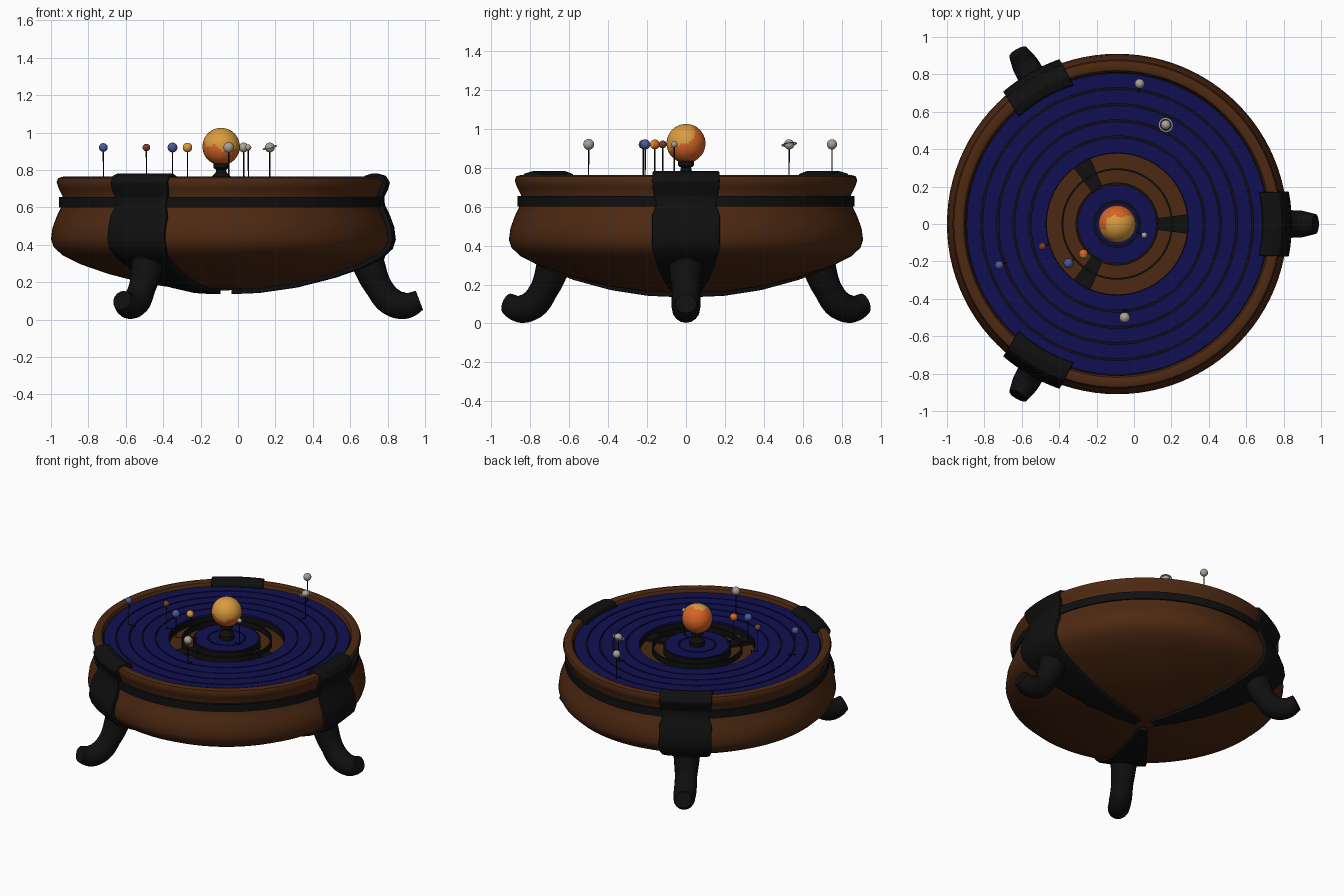
import bpy, bmesh
from math import sin, cos, pi, radians, atan2, hypot
from mathutils import Vector

if "Cube" in bpy.data.objects:
    bpy.data.objects.remove(bpy.data.objects["Cube"])

CENTRE = Vector((-0.09, 0, 0))
LEG_ANGLES = {"left": 0, "back_right": 120, "front_right": 240}


def material(name, r, g, b):
    m = bpy.data.materials.new(name)
    m.use_nodes = True
    m.diffuse_color = (r, g, b, 1)
    bsdf = m.node_tree.nodes["Principled BSDF"]
    bsdf.inputs["Base Color"].default_value = (r, g, b, 1)
    bsdf.inputs["Roughness"].default_value = 0.6
    return m


WOOD = material("brown wood", 0.075, 0.022, 0.006)
BLACK = material("black iron", 0.005, 0.005, 0.005)
BLUE = material("midnight blue", 0.005, 0.005, 0.085)
ORANGE = material("sun orange", 0.68, 0.13, 0.02)
YELLOW = material("sun yellow", 0.7, 0.33, 0.05)
PLANET_BLUE = material("planet blue", 0.07, 0.1, 0.32)
GREY = material("planet grey", 0.4, 0.35, 0.3)
RUST = material("planet rust", 0.2, 0.05, 0.015)


def smooth(obj, angle=40):
    bpy.ops.object.select_all(action="DESELECT")
    obj.select_set(True)
    bpy.context.view_layer.objects.active = obj
    bpy.ops.object.shade_smooth_by_angle(angle=radians(angle))


def finish(bm, name, mats, turn=0.0):
    bmesh.ops.recalc_face_normals(bm, faces=bm.faces)
    mesh = bpy.data.meshes.new(name)
    bm.to_mesh(mesh)
    bm.free()
    obj = bpy.data.objects.new(name, mesh)
    bpy.context.collection.objects.link(obj)
    for m in mats:
        mesh.materials.append(m)
    obj.location = CENTRE
    obj.rotation_euler.z = radians(turn)
    smooth(obj)
    return obj


def lathe(name, profile, mat, closed=True, segments=96):
    """Spin an (r, z) profile round the table's axis."""
    bm = bmesh.new()
    verts = [bm.verts.new((r, 0, z)) for r, z in profile]
    pairs = list(zip(verts, verts[1:]))
    if closed:
        pairs.append((verts[-1], verts[0]))
    edges = [bm.edges.new(p) for p in pairs]
    bmesh.ops.spin(bm, geom=verts + edges, axis=(0, 0, 1), cent=(0, 0, 0),
                   steps=segments, angle=2 * pi)
    bmesh.ops.remove_doubles(bm, verts=bm.verts, dist=0.0001)
    return finish(bm, name, [mat])


def ring(name, r0, r1, z0, z1, mat):
    return lathe(name, [(r0, z0), (r1, z0), (r1, z1), (r0, z1)], mat)


def ball(name, centre, radius, mats, rule=None):
    bm = bmesh.new()
    bmesh.ops.create_uvsphere(bm, u_segments=40, v_segments=24, radius=radius)
    if rule:
        for f in bm.faces:
            f.material_index = int(rule(f.calc_center_median().normalized()))
    bmesh.ops.translate(bm, verts=bm.verts, vec=centre)
    return finish(bm, name, mats)


def tube(name, points, depth, mat, turn=0.0, sides=6, handle="AUTO"):
    """Round tube through (x, y, z, radius factor) points."""
    curve = bpy.data.curves.new(name, "CURVE")
    curve.dimensions = "3D"
    curve.bevel_depth = depth
    curve.bevel_resolution = sides
    curve.use_fill_caps = True
    spline = curve.splines.new("BEZIER")
    spline.bezier_points.add(len(points) - 1)
    for bp, (x, y, z, rad) in zip(spline.bezier_points, points):
        bp.co = (x, y, z)
        bp.radius = rad
        bp.handle_left_type = bp.handle_right_type = handle
    curve.materials.append(mat)
    obj = bpy.data.objects.new(name, curve)
    bpy.context.collection.objects.link(obj)
    obj.location = CENTRE
    obj.rotation_euler.z = radians(turn)
    bpy.ops.object.select_all(action="DESELECT")
    obj.select_set(True)
    bpy.context.view_layer.objects.active = obj
    bpy.ops.object.convert(target="MESH")
    smooth(bpy.context.object)


# Bowl with rolled rim and sunken floor
side = [(0.2, 0.163), (0.4, 0.192), (0.6, 0.243), (0.75, 0.295), (0.85, 0.345),
        (0.897, 0.39), (0.91, 0.43), (0.902, 0.49), (0.88, 0.55),
        (0.852, 0.61), (0.848, 0.66), (0.868, 0.70)]
lip = [(0.88, 0.735), (0.872, 0.756), (0.845, 0.764), (0.82, 0.755), (0.81, 0.735)]
lathe("bowl", [(0, 0.155)] + side + lip + [(0.81, 0.68), (0, 0.68)], WOOD, closed=False)
ring("bowl_band", 0.83, 0.867, 0.60, 0.655, BLACK)

# Blue deck: raised annuli over a black plate, leaving dark grooves
ring("deck_plate", 0.376, 0.812, 0.681, 0.722, BLACK)
STEP, GAP = 0.086, 0.005
for i in range(5):
    inner = 0.38 + i * STEP
    ring(f"deck_ring_{i + 1}", inner + (GAP if i else 0), inner + STEP - GAP,
         0.715, 0.735, BLUE)

# Central hub, open rings and spokes in the sunken well
ring("well_ring", 0.288, 0.298, 0.69, 0.73, BLACK)
ring("well_inner_ring", 0.212, 0.222, 0.681, 0.73, BLACK)
lathe("hub_plate", [(0, 0.681), (0.21, 0.681), (0.21, 0.722), (0, 0.722)], BLACK, closed=False)
ring("hub_outer_disc", 0.125, 0.21, 0.715, 0.735, BLUE)
ring("hub_inner_disc", 0.02, 0.115, 0.715, 0.735, BLUE)
for label, angle in LEG_ANGLES.items():
    bm = bmesh.new()
    low = [bm.verts.new((x, y, 0.681)) for x, y in
           [(0.2, -0.03), (0.378, -0.052), (0.378, 0.052), (0.2, 0.03)]]
    face = bm.faces.new(low)
    top = bmesh.ops.extrude_face_region(bm, geom=[face])["geom"]
    bmesh.ops.translate(bm, vec=(0, 0, 0.02),
                        verts=[v for v in top if isinstance(v, bmesh.types.BMVert)])
    finish(bm, f"{label}_spoke", [BLACK], angle)

# Sun on its turned stand
lathe("sun_stand", [(0, 0.72), (0.05, 0.72), (0.05, 0.765), (0.03, 0.785), (0.026, 0.8),
                    (0.042, 0.812), (0.042, 0.835), (0, 0.85)], BLACK, closed=False, segments=32)
ball("sun", (0, 0, 0.925), 0.1, [ORANGE, YELLOW],
     lambda n: n.dot(Vector((0.25, -0.6, 0.75))) + 0.15 * sin(7 * n.x + 4 * n.z)
     + 0.1 * sin(9 * n.y) > 0.35)

# Planets on bent pins: name, x, y, radius, colour
PLANETS = [
    ("first_planet", 0.055, -0.06, 0.016, GREY),
    ("second_planet", -0.27, -0.16, 0.025, ORANGE),
    ("third_planet", -0.35, -0.21, 0.026, PLANET_BLUE),
    ("fourth_planet", -0.49, -0.12, 0.02, RUST),
    ("fifth_planet", -0.05, -0.5, 0.028, GREY),
    ("sixth_planet", 0.17, 0.53, 0.026, GREY),
    ("seventh_planet", 0.03, 0.75, 0.026, GREY),
    ("eighth_planet", -0.72, -0.22, 0.023, PLANET_BLUE),
]
for name, x, y, radius, mat in PLANETS:
    x -= CENTRE.x
    dist, a = hypot(x, y), atan2(y, x)
    foot = dist - 0.043
    tube(f"{name}_pin", [(x, y, 0.92, 1), (x, y, 0.745, 1),
                         (foot * cos(a), foot * sin(a), 0.745, 1),
                         (foot * cos(a), foot * sin(a), 0.70, 1)],
         0.0035, BLACK, sides=2, handle="VECTOR")
    if mat is ORANGE:
        ball(name, (x, y, 0.92), radius, [ORANGE, YELLOW], lambda n: n.y < -0.3)
    else:
        ball(name, (x, y, 0.92), radius, [mat])
    if name == "sixth_planet":
        halo = ring("planet_halo", 0.03, 0.04, -0.001, 0.001, GREY)
        halo.location = CENTRE + Vector((x, y, 0.92))
        halo.rotation_euler = (0.15, -0.25, 0)

# Straps hugging the bowl from the rim to the bottom centre: half width at each point
rim_path = [(0.795, 0.735), (0.80, 0.754), (0.83, 0.762), (0.868, 0.752), (0.882, 0.73)]
rim_path = [(r, z, 0.172) for r, z in rim_path]
side_path = []
for r, z in reversed(side):
    if z > 0.57:
        w = 0.15 + 0.02 * abs(z - 0.61) / 0.09
    elif z > 0.37:
        w = 0.172
    else:
        w = 0.025 + 0.155 * r
    side_path.append((r + 0.003, z, w))
strap_path = rim_path + side_path + [(0.06, 0.157, 0.03)]

for label, angle in LEG_ANGLES.items():
    bm = bmesh.new()
    cols = 9
    grid = []
    for r, z, w in strap_path:
        angles = [(2 * i / (cols - 1) - 1) * w / r for i in range(cols)]
        grid.append([bm.verts.new((r * cos(t), r * sin(t), z)) for t in angles])
    for a, b in zip(grid, grid[1:]):
        for i in range(cols - 1):
            bm.faces.new((a[i], a[i + 1], b[i + 1], b[i]))
    strap = finish(bm, f"{label}_strap", [BLACK], angle)
    solid = strap.modifiers.new("thickness", "SOLIDIFY")
    solid.thickness = 0.042
    solid.offset = 0
    bevel = strap.modifiers.new("soft_edges", "BEVEL")
    bevel.width = 0.012
    bevel.segments = 3

    # Curled foot
    tube(f"{label}_leg", [(0.77, 0, 0.36, 1.7), (0.79, 0, 0.29, 1.15), (0.845, 0, 0.17, 0.97),
                          (0.91, 0, 0.095, 1), (0.985, 0, 0.075, 0.95), (1.06, 0, 0.103, 0.72)],
         0.075, BLACK, angle)
